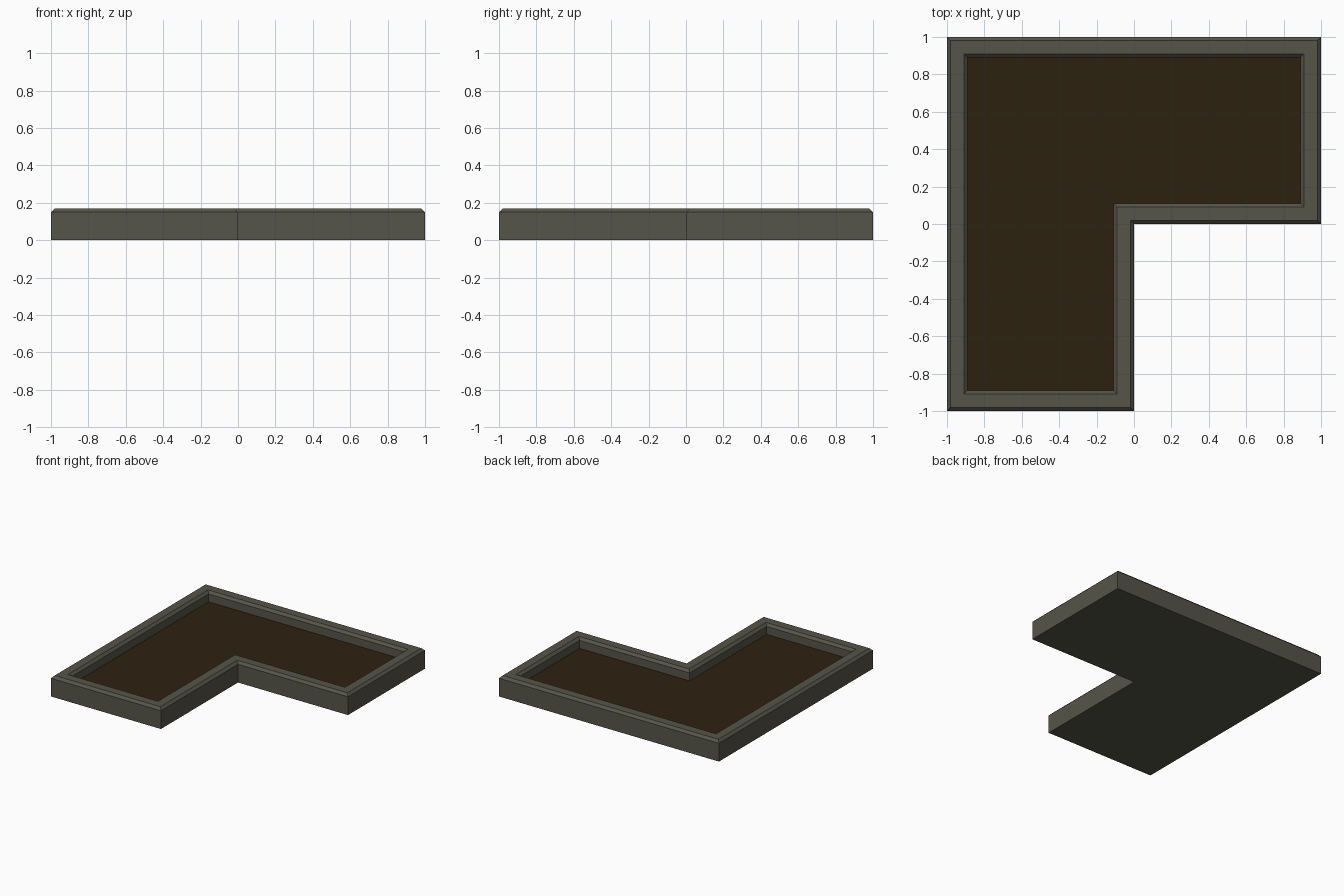
import bpy
import bmesh

if "Cube" in bpy.data.objects:
    bpy.data.objects.remove(bpy.data.objects["Cube"])


def material(name, rgb):
    mat = bpy.data.materials.new(name)
    mat.diffuse_color = (*rgb, 1.0)
    mat.use_nodes = True
    mat.node_tree.nodes["Principled BSDF"].inputs["Base Color"].default_value = mat.diffuse_color
    return mat


def l_outline(d, z):
    """L-shaped loop, counter-clockwise, moved inward by d."""
    return [(-1 + d, -1 + d, z), (-d, -1 + d, z), (-d, d, z),
            (1 - d, d, z), (1 - d, 1 - d, z), (-1 + d, 1 - d, z)]


def build(name, profile, mat, cap_bottom, cap_top):
    """Skin the L outline through (inset, height) steps."""
    bm = bmesh.new()
    rings = [[bm.verts.new(p) for p in l_outline(d, z)] for d, z in profile]
    for low, high in zip(rings, rings[1:]):
        for i in range(6):
            j = (i + 1) % 6
            bm.faces.new((low[i], low[j], high[j], high[i]))
    if cap_bottom:
        bm.faces.new(rings[0][::-1])
    if cap_top:
        bm.faces.new(rings[-1])
    mesh = bpy.data.meshes.new(name)
    bm.to_mesh(mesh)
    bm.free()
    mesh.materials.append(mat)
    obj = bpy.data.objects.new(name, mesh)
    bpy.context.collection.objects.link(obj)
    return obj


stone = material("grey_stone", (0.093, 0.090, 0.067))
earth = material("dark_soil", (0.027, 0.015, 0.005))

SOIL_Z = 0.085

# Stone curb: outer wall, bevelled rim, inner wall, closed underside
build("stone_curb",
      [(0, 0), (0, 0.15), (0.02, 0.17), (0.09, 0.17), (0.11, 0.15), (0.11, SOIL_Z)],
      stone, True, False)

# Soil bed filling the curb
build("soil_bed", [(0.11, SOIL_Z)], earth, False, True)
